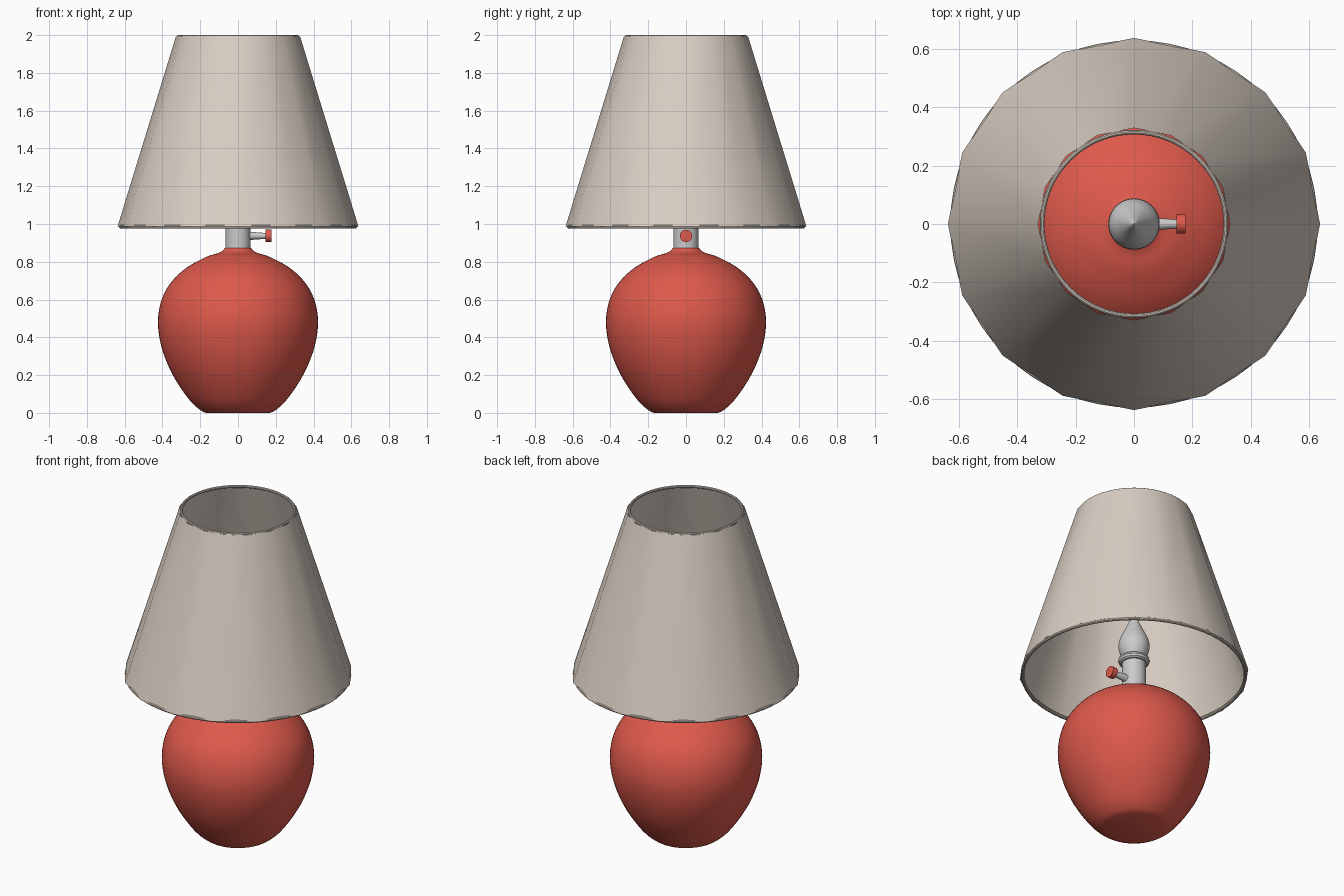
import bpy, bmesh, math
from mathutils import Matrix, Vector

if "Cube" in bpy.data.objects:
    bpy.data.objects.remove(bpy.data.objects["Cube"])


def material(name, color):
    m = bpy.data.materials.new(name)
    m.diffuse_color = (*color, 1)
    m.use_nodes = True
    m.node_tree.nodes["Principled BSDF"].inputs["Base Color"].default_value = m.diffuse_color
    return m


RED = material("red_glaze", (0.73, 0.10, 0.07))
CREAM = material("cream_fabric", (0.70, 0.62, 0.55))


def smooth_profile(pts, steps=4):
    """Catmull-Rom curve through (radius, z) points."""
    p = [Vector(q) for q in pts]
    p = [2 * p[0] - p[1]] + p + [2 * p[-1] - p[-2]]
    out = []
    for a, b, c, d in zip(p, p[1:], p[2:], p[3:]):
        for i in range(steps):
            t = i / steps
            out.append(0.5 * (2 * b + (c - a) * t + (2 * a - 5 * b + 4 * c - d) * t * t
                              + (3 * b - a - 3 * c + d) * t ** 3))
    return [tuple(q) for q in out] + [tuple(pts[-1])]


def lathe(name, profile, sides=48, mat=None, capped=True, matrix=None):
    """Spin a (radius, z) profile around z, optionally closing both ends."""
    bm = bmesh.new()
    rings = [[bm.verts.new((r * math.cos(k * math.tau / sides),
                            r * math.sin(k * math.tau / sides), z))
              for k in range(sides)] for r, z in profile]
    for lo, hi in zip(rings, rings[1:]):
        for k in range(sides):
            n = (k + 1) % sides
            bm.faces.new((lo[k], lo[n], hi[n], hi[k]))
    if capped:
        bm.faces.new(rings[0][::-1])
        bm.faces.new(rings[-1])
    if matrix:
        bm.transform(matrix)
    me = bpy.data.meshes.new(name)
    bm.to_mesh(me)
    bm.free()
    ob = bpy.data.objects.new(name, me)
    bpy.context.collection.objects.link(ob)
    finish(ob, mat)


def finish(ob, mat):
    if mat:
        ob.data.materials.append(mat)
    bpy.ops.object.select_all(action='DESELECT')
    ob.select_set(True)
    bpy.context.view_layer.objects.active = ob
    bpy.ops.object.shade_smooth_by_angle(angle=math.radians(35))


def ring(name, radius, minor, z, mat=None):
    bpy.ops.mesh.primitive_torus_add(major_radius=radius, minor_radius=minor,
                                     major_segments=64, minor_segments=10,
                                     location=(0, 0, z))
    ob = bpy.context.object
    ob.name = name
    finish(ob, mat)


# Ceramic base
lathe("base", smooth_profile([
    (0.17, 0.0), (0.20, 0.015), (0.25, 0.06), (0.31, 0.142), (0.365, 0.24),
    (0.408, 0.36), (0.424, 0.485), (0.404, 0.60), (0.355, 0.69), (0.275, 0.767),
    (0.17, 0.825), (0.105, 0.846), (0.082, 0.858), (0.07, 0.872)]), 64, RED)

# Metal neck, collar and flame-shaped bulb
lathe("neck", [(0.066, 0.85), (0.066, 1.08)])
ring("collar", 0.068, 0.02, 1.07)
lathe("bulb", smooth_profile([
    (0.055, 1.07), (0.075, 1.11), (0.087, 1.16), (0.078, 1.21), (0.052, 1.265),
    (0.03, 1.315), (0.014, 1.355), (0.002, 1.38)]))

# Switch on the right side of the neck
sideways = Matrix.Translation((0, 0, 0.937)) @ Matrix.Rotation(math.pi / 2, 4, 'Y')
lathe("switch_stem", [(0.023, 0.05), (0.015, 0.15)], 24, matrix=sideways)
lathe("switch_knob", [(0.033, 0.145), (0.033, 0.177)], 24, RED, matrix=sideways)

# Sixteen-sided open shade with round wire rims
lathe("shade", [(0.638, 0.986), (0.329, 1.992)], 16, CREAM, capped=False)
ring("shade_bottom_rim", 0.620, 0.010, 0.986, CREAM)
ring("shade_top_rim", 0.315, 0.008, 1.992, CREAM)
